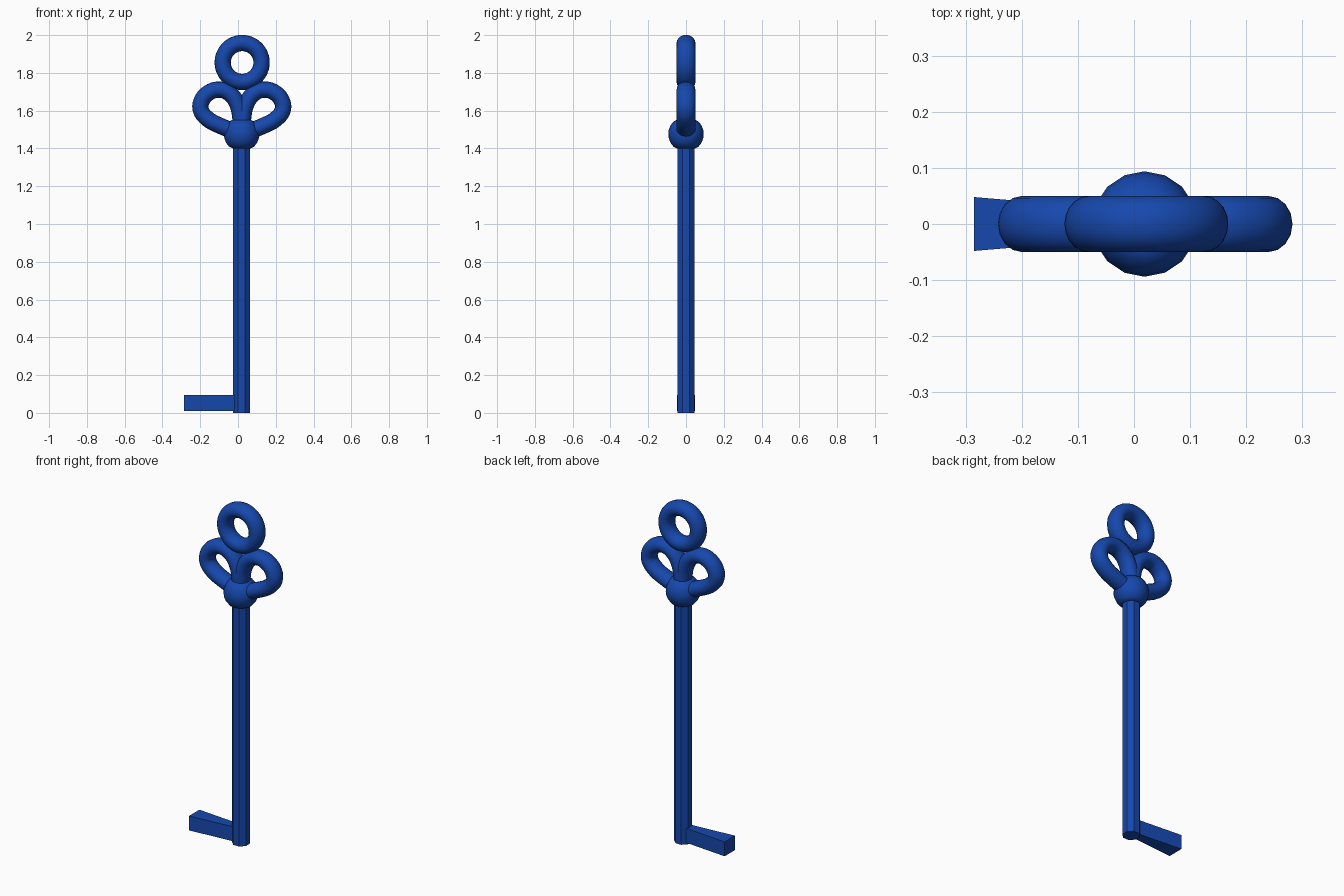
import bpy, bmesh, math

if "Cube" in bpy.data.objects:
    bpy.data.objects.remove(bpy.data.objects["Cube"])

CX = 0.019            # axis of the shaft
TUBE, DEPTH = 0.043, 0.05   # tube half width in plane / front to back

blue = bpy.data.materials.new("blue_paint")
blue.diffuse_color = (0.008, 0.065, 0.42, 1)
blue.use_nodes = True
blue.node_tree.nodes["Principled BSDF"].inputs["Base Color"].default_value = blue.diffuse_color


def finish(obj, name, smooth=None):
    obj.name = name
    obj.data.materials.append(blue)
    if smooth is not None:
        bpy.ops.object.select_all(action='DESELECT')
        obj.select_set(True)
        bpy.context.view_layer.objects.active = obj
        bpy.ops.object.shade_smooth_by_angle(angle=math.radians(smooth))
    return obj


# Shaft: low-poly prism
bpy.ops.mesh.primitive_cylinder_add(vertices=8, radius=0.0485, depth=1.43,
                                    location=(CX, 0, 0.715), rotation=(0, 0, math.pi / 8))
finish(bpy.context.object, "shaft")

# Bit: block that widens towards its free end
bpy.ops.mesh.primitive_cube_add(size=1)
bit = bpy.context.object
for v in bit.data.vertices:
    outer = v.co.x < 0
    v.co = (-0.285 if outer else 0.0,
            math.copysign(0.048 if outer else 0.024, v.co.y),
            0.095 if v.co.z > 0 else 0.01)
finish(bit, "bit")

# Collar: faceted ball with flattened poles
bpy.ops.mesh.primitive_uv_sphere_add(segments=16, ring_count=12, radius=0.094,
                                     location=(CX, 0, 1.476))
collar = bpy.context.object
for v in collar.data.vertices:
    v.co.z = max(-0.076, min(0.076, v.co.z))
finish(collar, "collar", 35)

# Top ring
bpy.ops.mesh.primitive_torus_add(major_radius=0.103, minor_radius=TUBE,
                                 major_segments=48, minor_segments=20,
                                 location=(CX + 0.003, 0, 1.855),
                                 rotation=(math.pi / 2, 0, 0))
ring = bpy.context.object
ring.scale.z = DEPTH / TUBE
finish(ring, "top_ring", 60)

# Side loops: teardrop tubes mirrored about the shaft axis
LOOP = [(0.0, 1.47), (0.006, 1.55), (0.024, 1.635), (0.06, 1.687), (0.115, 1.711),
        (0.175, 1.695), (0.213, 1.65), (0.217, 1.605), (0.185, 1.56),
        (0.11, 1.518), (0.0, 1.478)]
for side, name in ((1, "right_loop"), (-1, "left_loop")):
    curve = bpy.data.curves.new(name, 'CURVE')
    curve.dimensions = '3D'
    curve.bevel_depth = TUBE
    curve.bevel_resolution = 6
    curve.resolution_u = 5
    spline = curve.splines.new('BEZIER')
    spline.bezier_points.add(len(LOOP) - 1)
    for p, (x, z) in zip(spline.bezier_points, LOOP):
        p.co = (side * x, 0, z)
        p.handle_left_type = p.handle_right_type = 'AUTO'
    obj = bpy.data.objects.new(name, curve)
    bpy.context.collection.objects.link(obj)
    bpy.ops.object.select_all(action='DESELECT')
    obj.select_set(True)
    bpy.context.view_layer.objects.active = obj
    bpy.ops.object.convert(target='MESH')
    obj = bpy.context.object
    obj.location.x = CX + 0.001
    obj.scale.y = DEPTH / TUBE
    finish(obj, name, 60)
